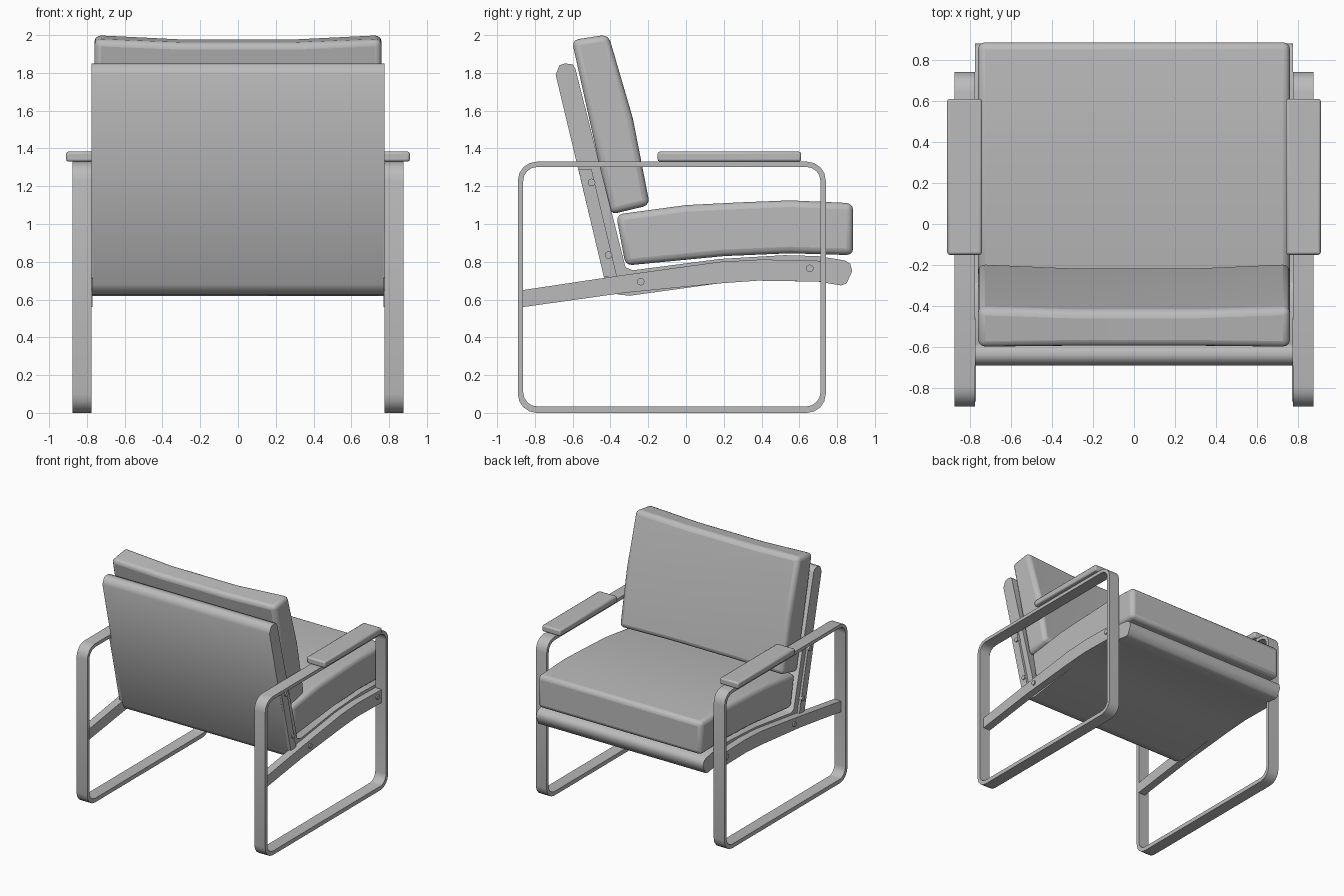
import bpy, bmesh, math
from mathutils import Vector

cube = bpy.data.objects.get("Cube")
if cube:
    bpy.data.objects.remove(cube, do_unlink=True)

grey = bpy.data.materials.new("plain grey")
grey.use_nodes = True
COLOUR = (0.5, 0.5, 0.5, 1)
grey.diffuse_color = COLOUR
grey.node_tree.nodes["Principled BSDF"].inputs["Base Color"].default_value = COLOUR


def finish(name, bm, bevel=0, segments=3, smooth=40):
    """Turn a bmesh into a shaded object, with optional rounded edges."""
    bmesh.ops.recalc_face_normals(bm, faces=bm.faces)
    mesh = bpy.data.meshes.new(name)
    bm.to_mesh(mesh)
    bm.free()
    mesh.materials.append(grey)
    obj = bpy.data.objects.new(name, mesh)
    bpy.context.collection.objects.link(obj)
    if bevel:
        mod = obj.modifiers.new("Rounded edges", "BEVEL")
        mod.width, mod.segments = bevel, segments
        mod.limit_method, mod.angle_limit = "ANGLE", math.radians(35)
    bpy.ops.object.select_all(action="DESELECT")
    obj.select_set(True)
    bpy.context.view_layer.objects.active = obj
    bpy.ops.object.shade_smooth_by_angle(angle=math.radians(smooth))
    return obj


def loft(name, sections, **style):
    """Join (x, [(y, z), ...]) sections and cap both ends."""
    bm = bmesh.new()
    rings = [[bm.verts.new((x, y, z)) for y, z in pts] for x, pts in sections]
    n = len(rings[0])
    for a, b in zip(rings, rings[1:]):
        for i in range(n):
            bm.faces.new((a[i], a[(i + 1) % n], b[(i + 1) % n], b[i]))
    bm.faces.new(rings[0])
    bm.faces.new(rings[-1])
    return finish(name, bm, **style)


def slab(name, pts, x0, x1, **style):
    return loft(name, [(x0, pts), (x1, pts)], **style)


def rounded_rect(y0, y1, z0, z1, r, steps=4):
    pts = []
    corners = [(y1 - r, z1 - r), (y0 + r, z1 - r), (y0 + r, z0 + r), (y1 - r, z0 + r)]
    for k, (cy, cz) in enumerate(corners):
        for s in range(steps + 1):
            a = math.pi / 2 * (k + s / steps)
            pts.append((cy + r * math.cos(a), cz + r * math.sin(a)))
    return pts


def loop_frame(name, x0, x1):
    """Flat bar bent into a closed rounded rectangle."""
    outer = rounded_rect(-0.89, 0.74, 0, 1.33, 0.1)
    inner = rounded_rect(-0.862, 0.712, 0.034, 1.302, 0.075)
    bm = bmesh.new()
    rings = [[bm.verts.new((x, y, z)) for y, z in pts]
             for x, pts in ((x0, outer), (x1, outer), (x1, inner), (x0, inner))]
    n = len(outer)
    for k in range(4):
        a, b = rings[k], rings[(k + 1) % 4]
        for i in range(n):
            j = (i + 1) % n
            bm.faces.new((a[i], a[j], b[j], b[i]))
    return finish(name, bm)


def bolt(name, side, x, y, z):
    bm = bmesh.new()
    bmesh.ops.create_cone(bm, cap_ends=True, segments=16, radius1=0.02, radius2=0.02, depth=0.03)
    for v in bm.verts:
        v.co = Vector((side * x + v.co.z, y + v.co.x, z + v.co.y))
    return finish(name, bm)


# Bent shell carrying the back and the seat
shell = [(-0.64, 1.85), (-0.67, 1.84), (-0.69, 1.79), (-0.425, 0.68), (-0.40, 0.645),
         (-0.36, 0.627), (-0.30, 0.62), (0.17, 0.685), (0.38, 0.70), (0.70, 0.695),
         (0.82, 0.675), (0.85, 0.685), (0.88, 0.75), (0.87, 0.79), (0.84, 0.807),
         (0.70, 0.83), (0.52, 0.835), (0.18, 0.815), (-0.28, 0.755),
         (-0.32, 0.77), (-0.585, 1.82), (-0.60, 1.845)]
slab("seat_shell", shell, -0.775, 0.775, smooth=60)

# Seat cushion
seat = [(-0.37, 1.05), (0.0, 1.10), (0.30, 1.115), (0.55, 1.125), (0.885, 1.11),
        (0.885, 0.835), (0.55, 0.845), (0.20, 0.83), (-0.32, 0.78)]
slab("seat_cushion", seat, -0.76, 0.76, bevel=0.035)

# Back cushion, slightly hollowed across the middle
back = [(-0.605, 1.975), (-0.41, 2.005), (-0.28, 1.56), (-0.19, 1.10), (-0.40, 1.05)]
hollow = [(-0.60, 1.957), (-0.425, 1.982), (-0.30, 1.56), (-0.21, 1.10), (-0.40, 1.05)]
loft("back_cushion", [(-0.76, back), (-0.3, hollow), (0.3, hollow), (0.76, back)], bevel=0.035)

# Parts repeated on both sides
rail = [(-0.865, 0.56), (-0.865, 0.65), (-0.33, 0.73), (0.18, 0.80), (0.40, 0.812),
        (0.715, 0.805), (0.715, 0.695), (0.38, 0.70), (0.17, 0.685), (-0.33, 0.635)]
strut = [(-0.435, 0.72), (-0.57, 1.29), (-0.50, 1.29), (-0.365, 0.72)]
for label, s in (("left", 1), ("right", -1)):
    loop_frame(label + "_leg_loop", s * 0.775, s * 0.875)
    slab(label + "_seat_rail", rail, s * 0.77, s * 0.835)
    slab(label + "_back_strut", strut, s * 0.77, s * 0.795)
    arm = [(-0.15, 1.33), (0.61, 1.33), (0.61, 1.383), (-0.15, 1.383)]
    slab(label + "_armrest", arm, s * 0.74, s * 0.91, bevel=0.012, segments=2)
    for i, (x, y, z) in enumerate([(0.79, -0.50, 1.22), (0.79, -0.41, 0.835),
                                   (0.83, -0.24, 0.695), (0.83, 0.655, 0.765)]):
        bolt(f"{label}_bolt_{i + 1}", s, x, y, z)
